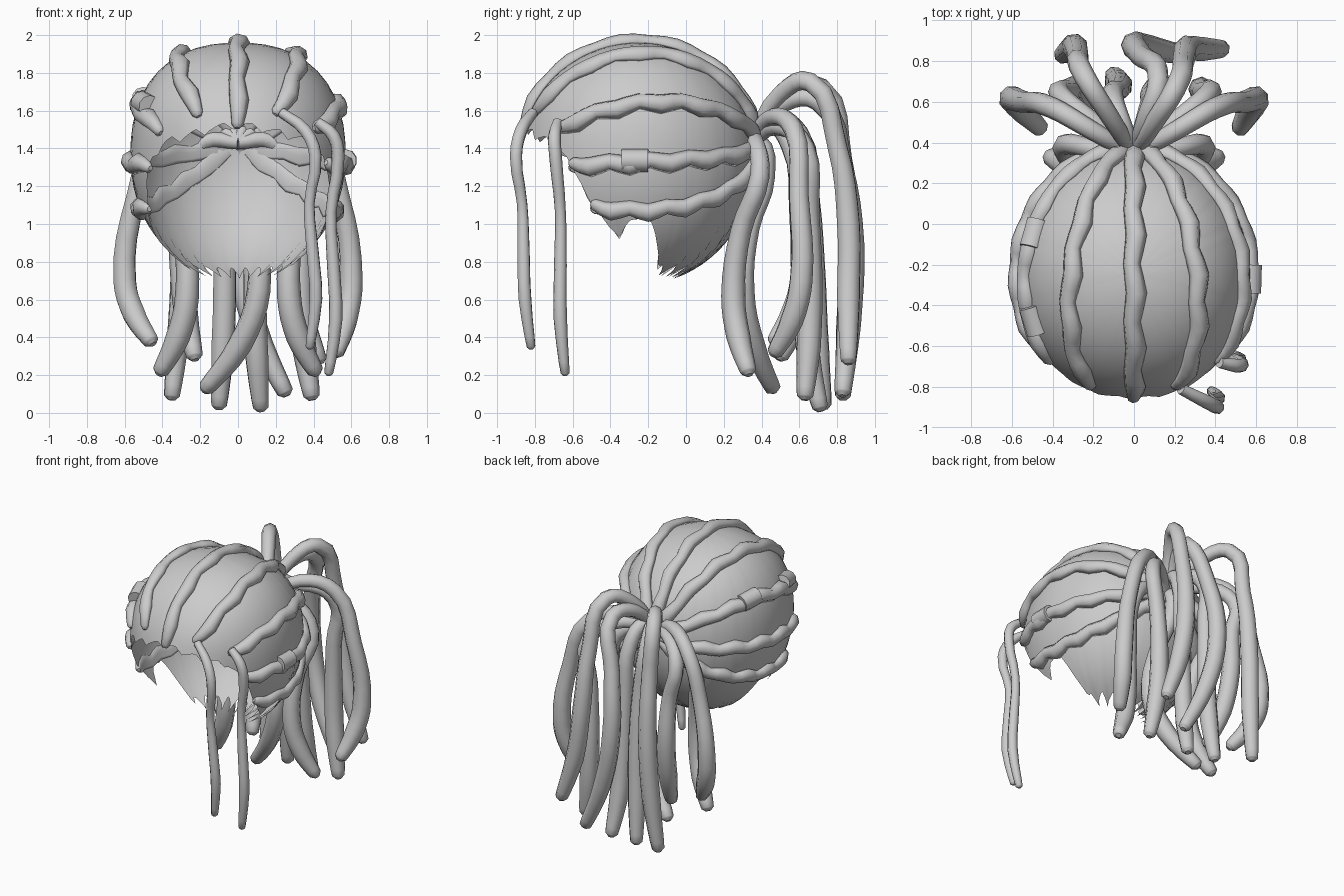
import bpy, bmesh, math
from mathutils import Vector

if "Cube" in bpy.data.objects:
    bpy.data.objects.remove(bpy.data.objects["Cube"])

grey = bpy.data.materials.new("hair_grey")
grey.diffuse_color = (0.6, 0.6, 0.6, 1)
grey.use_nodes = True
grey.node_tree.nodes["Principled BSDF"].inputs["Base Color"].default_value = grey.diffuse_color

# skull ellipsoid shared by the cap and the braids, squarer across the crown
CY, CZ, RX, RY, RZ_UP, RZ_LOW = -0.25, 1.36, 0.57, 0.625, 0.6, 0.68
POW = 2.35


def swell(x, z):
    """Widening of the upper cross-section towards a superellipse."""
    if z <= 0 or abs(x) < 1e-6:
        return 1
    return math.hypot(x, z) / (abs(x) ** POW + z ** POW) ** (1 / POW)


def skull(x, y, z):
    """Unit direction to a point on the skull."""
    k = swell(x, z)
    return Vector((RX * x * k, CY + RY * y, CZ + (RZ_UP if z > 0 else RZ_LOW) * z * k))


def unskull(p):
    """Point to skull space, where the surface has length 1."""
    x, y, z = p[0] / RX, (p[1] - CY) / RY, (p[2] - CZ) / (RZ_UP if p[2] > CZ else RZ_LOW)
    k = swell(x, z)
    return Vector((x / k, y, z / k))


def finish(ob, angle=50):
    bpy.ops.object.select_all(action='DESELECT')
    ob.select_set(True)
    bpy.context.view_layer.objects.active = ob
    if ob.type == 'CURVE':
        bpy.ops.object.convert(target='MESH')
        ob = bpy.context.object
    ob.data.materials.clear()
    ob.data.materials.append(grey)
    bpy.ops.object.shade_smooth_by_angle(angle=math.radians(angle))
    return ob


def rope(name, pts, radius, radii, res=3):
    """Round lock of hair swept along a smooth path, with a blunt rounded tip."""
    pts = [Vector(p) for p in pts]
    pts.append(pts[-1] + (pts[-1] - pts[-2]).normalized() * radius * 0.4)
    radii = list(radii) + [radii[-1] * 0.45]
    cu = bpy.data.curves.new(name, 'CURVE')
    cu.dimensions = '3D'
    cu.bevel_depth = radius
    cu.bevel_resolution = 2
    cu.resolution_u = res
    cu.use_fill_caps = True
    sp = cu.splines.new('BEZIER')
    sp.bezier_points.add(len(pts) - 1)
    for bp, p, r in zip(sp.bezier_points, pts, radii):
        bp.co = p
        bp.radius = r
        bp.handle_left_type = bp.handle_right_type = 'AUTO'
    ob = bpy.data.objects.new(name, cu)
    bpy.context.collection.objects.link(ob)
    return finish(ob)


# cap: hairline height by azimuth, 0 = front, 180 = back
HAIRLINE = [(0, 1.52), (44, 1.42), (58, 1.27), (64, 1.1), (78, 0.92),
            (86, 1.03), (95, 1.03), (99, 0.97), (109, 0.75), (180, 0.73)]


def hairline(deg):
    for (a, za), (b, zb) in zip(HAIRLINE, HAIRLINE[1:]):
        if deg <= b:
            return za + (zb - za) * (deg - a) / (b - a)
    return HAIRLINE[-1][1]


COLS, ROWS = 144, 16
bm = bmesh.new()
top = bm.verts.new(skull(0, 0, 1))
grid = []
for c in range(COLS):
    phi = 2 * math.pi * c / COLS
    deg = abs((math.degrees(phi) + 180) % 360 - 180)
    z = hairline(deg)
    # ragged fringe at the front and nape
    tooth = (0, 0.4, 0.8, 1, 0.2, -0.6)[c % 6]
    z += tooth * (0.035 if deg > 108 else 0.025 if deg < 60 else 0.01)
    u = (z - CZ) / (RZ_UP if z > CZ else RZ_LOW)
    end = math.acos(max(-1, min(1, u)))
    col = []
    for r in range(1, ROWS + 1):
        th = end * r / ROWS
        s = math.sin(th)
        col.append(bm.verts.new(skull(s * math.sin(phi), -s * math.cos(phi), math.cos(th))))
    grid.append(col)
for c in range(COLS):
    a, b = grid[c], grid[(c + 1) % COLS]
    bm.faces.new((top, a[0], b[0]))
    for r in range(ROWS - 1):
        bm.faces.new((a[r], a[r + 1], b[r + 1], b[r]))
me = bpy.data.meshes.new("scalp_cap")
bm.to_mesh(me)
bm.free()
cap = bpy.data.objects.new("scalp_cap", me)
bpy.context.collection.objects.link(cap)
finish(cap, 60)


# braids lying on the cap, fanning forward from the back knot
def braid_point(roll, t):
    s = math.sin(t)
    return skull(s * math.sin(roll), math.cos(t), s * math.cos(roll))


# roll about the head, outward drift at the front, where the braid stops
BRAIDS = [(0, 0, 164), (28, 16, 150), (60, 12, 132), (92, 3, 124), (115, 0, 112)]
N = 13
for roll, drift, stop in BRAIDS:
    for side in ((1,) if roll == 0 else (-1, 1)):
        pts, radii = [], []
        for i in range(N):
            f = i / (N - 1)
            wob = 0.02 * (1 if i % 2 else -1)
            p = braid_point(side * math.radians(roll + drift * f ** 3) + wob,
                            math.radians(6 + (stop - 6) * f))
            p.z += 0.06 * (1 - f) ** 4      # knot sits a little high
            pts.append(skull(*unskull(p).normalized()))
            radii.append(0.65 if i in (0, N - 1) else 1.08 if i % 2 else 0.88)
        braid = rope("scalp_braid", pts, 0.049, radii, 2)
        # flatten the underside against the cap
        for v in braid.data.vertices:
            d = unskull(v.co)
            if d.length < 0.99:
                v.co = skull(*(d.normalized() * 0.99))


# beads clasped round side braids
def bead(roll, y, length=0.14):
    t = math.acos((y - CY) / RY)
    a, b = (braid_point(math.radians(roll), t + d) for d in (-0.04, 0.04))
    mid, d = (a + b) / 2, (b - a).normalized()
    bpy.ops.mesh.primitive_cylinder_add(vertices=10, radius=0.06, depth=length, location=mid,
                                        rotation=d.to_track_quat('Z', 'Y').to_euler())
    bpy.context.object.name = "braid_bead"
    finish(bpy.context.object)


bead(92, -0.27)
bead(-60, -0.05)
bead(-62, -0.47)


# two loose strands framing the face: root, shoulder and tip
def face_strand(root, shoulder, tip):
    root, shoulder, tip = Vector(root), Vector(shoulder), Vector(tip)
    pts = [root, root.lerp(shoulder, 0.6) + Vector((0.02, -0.01, 0.04)), shoulder]
    for i in range(1, 5):
        sway = 0.025 * math.sin(i * math.pi / 2)
        pts.append(shoulder.lerp(tip, i / 4) + Vector((-sway, sway / 2, 0)))
    rope("face_strand", pts, 0.034, [0.8, 1, 1, 0.85, 1, 1.05, 0.7])


face_strand((0.23, -0.81, 1.59), (0.41, -0.9, 1.36), (0.38, -0.82, 0.35))
face_strand((0.42, -0.68, 1.54), (0.53, -0.69, 1.35), (0.48, -0.64, 0.21))


# ponytail locks: rise from the knot over a crest, hang to a belly, curl to a tip
def tail(crest, belly, tip, side=1):
    crest, belly, tip = (Vector((p[0] * side, p[1], p[2])) for p in (crest, belly, tip))
    knot = Vector((0, 0.34, 1.43))
    rise = knot.lerp(crest, 0.5) + Vector((0, 0, 0.1))
    shoulder = crest.lerp(belly, 0.7)
    shoulder.z = crest.z + (belly.z - crest.z) * 0.45
    low = belly.lerp(tip, 0.35)
    low.z = belly.z + (tip.z - belly.z) * 0.55
    rope("ponytail_lock", [knot, rise, crest, shoulder, belly, low, tip], 0.058,
         [0.6, 0.8, 0.9, 0.95, 1.1, 1.1, 0.75], 4)


# mirrored pairs: outer and low side locks
for s in (-1, 1):
    tail((0.4, 0.57, 1.5), (0.6, 0.61, 0.7), (0.49 + 0.03 * s, 0.47, 0.35 - 0.03 * s), s)
    tail((0.34, 0.39, 1.25), (0.27, 0.25, 0.62), (0.41, 0.33, 0.22), s)

# single locks: inner sides, three tall arches, then three close to the knot
tail((0.36, 0.63, 1.4), (0.33, 0.66, 0.65), (0.39, 0.63, 0.09))
tail((-0.36, 0.63, 1.4), (-0.3, 0.66, 0.8), (-0.23, 0.5, 0.3))
tail((-0.24, 0.72, 1.72), (-0.29, 0.87, 0.9), (-0.35, 0.83, 0.09))
tail((0.12, 0.7, 1.65), (0, 0.88, 0.9), (0.25, 0.83, 0.11))
tail((0.2, 0.66, 1.75), (0.26, 0.86, 1.0), (0.43, 0.86, 0.28))
tail((-0.1, 0.6, 1.48), (-0.07, 0.68, 0.7), (-0.1, 0.73, 0.04))
tail((0.07, 0.55, 1.42), (0.09, 0.62, 0.6), (0.12, 0.71, 0.03))
tail((0.02, 0.42, 1.25), (0.11, 0.3, 0.65), (-0.17, 0.46, 0.13))
